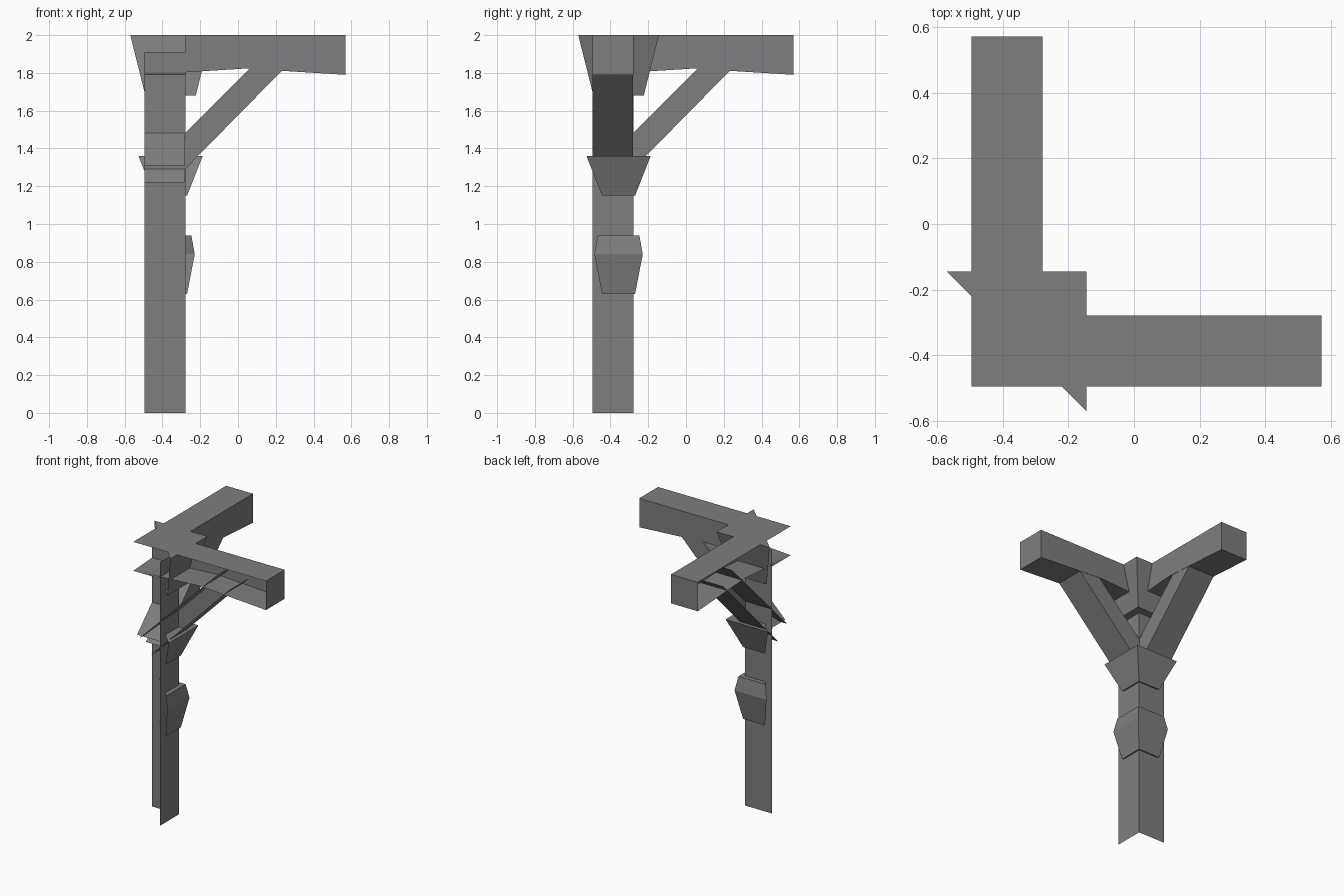
import bpy
import bmesh
from mathutils import Vector

cube = bpy.data.objects.get("Cube")
if cube:
    bpy.data.objects.remove(cube, do_unlink=True)

# One plain grey for the whole bracket
grey = bpy.data.materials.new("plain_grey")
grey.use_nodes = True
colour = (0.21, 0.21, 0.21, 1)
grey.diffuse_color = colour
grey.node_tree.nodes["Principled BSDF"].inputs["Base Color"].default_value = colour

LO, HI = -0.494, -0.279      # wall side and room side of the timbers
END = 0.57                   # free end of the beams
MID = -0.357                 # centre of the collars
UP, DOWN = Vector((0, 0, 1)), Vector((0, 0, -1))
ALONG, ACROSS = Vector((1, 0, 0)), Vector((0, 1, 0))


def build(name, faces, swap=False):
    """Make an open shell from (points, outward direction) pairs; swap trades x and y."""
    bm = bmesh.new()
    for points, out in faces:
        points = [Vector(p) for p in points]
        out = out.copy()
        if swap:
            points = [p.yxz for p in points]
            out = out.yxz
        face = bm.faces.new([bm.verts.new(p) for p in points])
        face.normal_update()
        if face.normal.dot(out) < 0:
            face.normal_flip()
    bmesh.ops.remove_doubles(bm, verts=bm.verts, dist=0.0001)
    mesh = bpy.data.meshes.new(name)
    bm.to_mesh(mesh)
    bm.free()
    mesh.materials.append(grey)
    obj = bpy.data.objects.new(name, mesh)
    bpy.context.collection.objects.link(obj)


def strip(a, b, y0, y1):
    """Quad swept across the timber from the profile edge a-b, given as (x, z)."""
    return [(a[0], y0, a[1]), (b[0], y0, b[1]), (b[0], y1, b[1]), (a[0], y1, a[1])]


def side(profile, y):
    return [(x, y, z) for x, z in profile]


def collar(name, rings):
    """Half of a tapered square block, cut along its diagonal; rings are (z, half width)."""
    def corners(z, h):
        return [(MID + h, MID - h, z), (MID + h, MID + h, z), (MID - h, MID + h, z)]
    loops = [corners(*r) for r in rings]
    faces = [(loops[0], DOWN), (loops[-1], UP)]
    for low, high in zip(loops, loops[1:]):
        for i, out in ((0, ALONG), (1, ACROSS)):
            faces.append(([low[i], low[i + 1], high[i + 1], high[i]], out))
    build(name, faces)


# Corner post: two room-facing sides
build("corner_post", [
    (strip((HI, 0), (HI, 1.91), LO, HI), ALONG),
    (side([(LO, 0), (HI, 0), (HI, 1.91), (LO, 1.91)], HI), ACROSS),
])

# Beams, slightly arched below, open towards the wall
arch = ((LO + END) / 2, 1.823)
start, tip = (LO, 1.79), (END, 1.79)
beam = [
    (strip((LO, 2), (END, 2), LO, HI), UP),
    (strip(start, arch, LO, HI), DOWN),
    (strip(arch, tip, LO, HI), DOWN),
    (strip(tip, (END, 2), LO, HI), ALONG),
    (side([(HI, 1.803), arch, tip, (END, 2), (HI, 2)], HI), ACROSS),
]

# Diagonal braces, open towards the wall
a, b, c, d = (-0.35, 1.22), (-0.45, 1.31), (0.18, 1.94), (0.28, 1.86)
inner = HI - 0.002
brace = [
    (strip(a, d, LO, inner), DOWN),
    (strip(b, c, LO, inner), UP),
    (side([a, d, c, b], inner), ACROSS),
]

for prefix, swap in (("front", False), ("side", True)):
    build(prefix + "_beam", beam, swap)
    build(prefix + "_brace", brace, swap)

# Carved collars around the post
collar("top_capital", [(1.68, 0.133), (2.0, 0.213)])
collar("brace_collar", [(1.15, 0.0875), (1.36, 0.17)])
collar("post_collar", [(0.63, 0.0875), (0.84, 0.128), (0.94, 0.11)])
